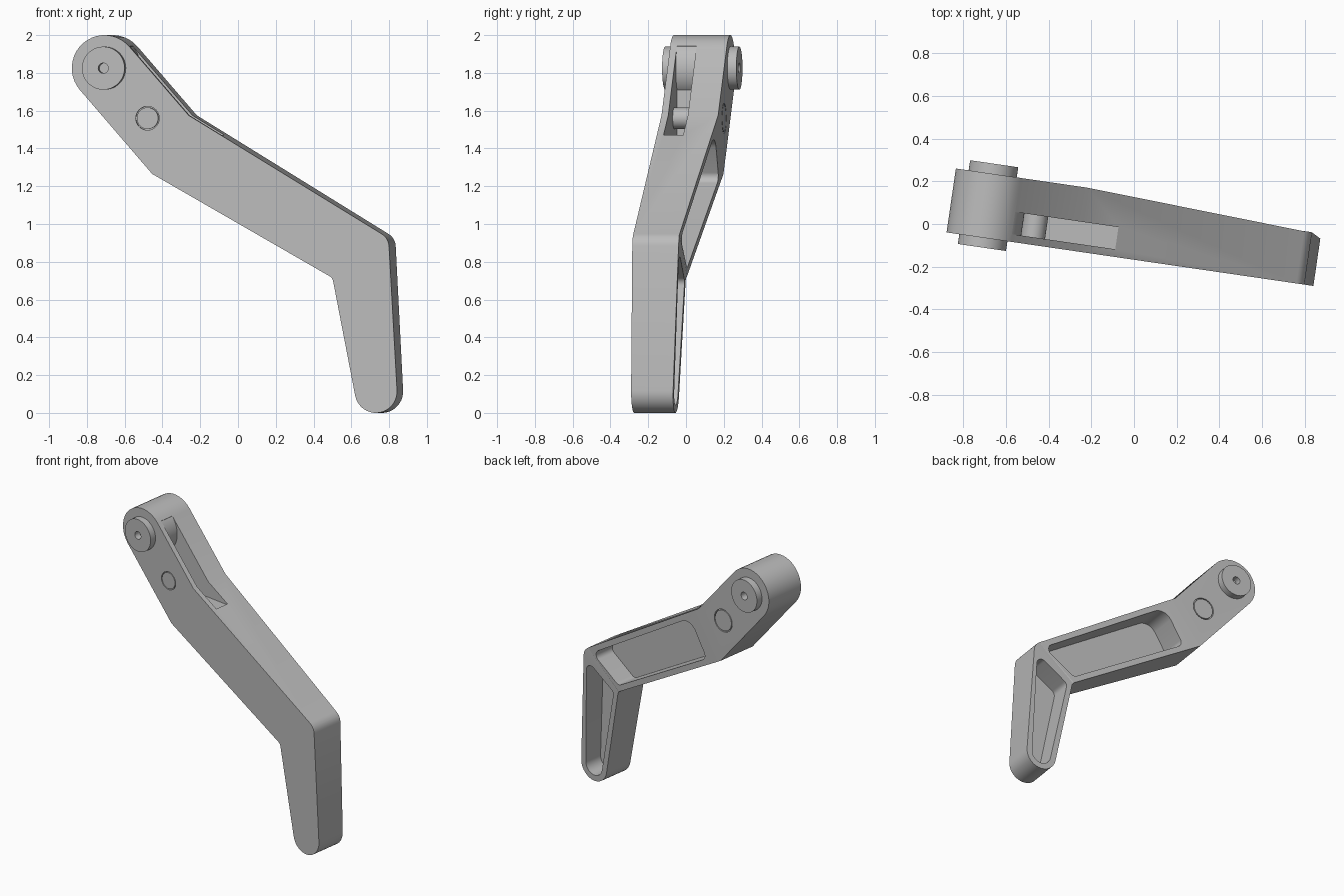
import bpy, bmesh, math
from mathutils import Vector, Matrix

if "Cube" in bpy.data.objects:
    bpy.data.objects.remove(bpy.data.objects["Cube"])

grey = bpy.data.materials.new("plain grey")
grey.use_nodes = True
grey.diffuse_color = (0.5, 0.5, 0.5, 1)
grey.node_tree.nodes["Principled BSDF"].inputs["Base Color"].default_value = (0.5, 0.5, 0.5, 1)

FRONT, BACK = -0.166, 0.137
HUB = (-0.69, 1.825)
PIN = (-0.46, 1.56)
parts = []


def belt(circles, step=math.radians(9)):
    """Outline wrapped counter-clockwise round circles; a negative radius bends inwards."""
    n, normals, out = len(circles), [], []
    for i in range(n):
        x1, z1, r1 = circles[i]
        x2, z2, r2 = circles[(i + 1) % n]
        d = Vector((x2 - x1, z2 - z1))
        normals.append(math.atan2(d.y, d.x) - math.acos((r1 - r2) / d.length))
    for i, (x, z, r) in enumerate(circles):
        start = normals[i - 1]
        turn = (normals[i] - start + math.pi / 2) % math.tau - math.pi / 2
        count = max(1, round(abs(turn) / step)) if r else 0
        for k in range(count + 1):
            a = start + turn * (k / count if count else 0)
            out.append((x + r * math.cos(a), z + r * math.sin(a)))
    return out


def prism(name, outline, v0, v1):
    """Extrude an outline in the side plane from depth v0 to v1."""
    bm = bmesh.new()
    face = bm.faces.new([bm.verts.new((x, v0, z)) for x, z in outline])
    ext = bmesh.ops.extrude_face_region(bm, geom=[face])["geom"]
    for v in ext:
        if isinstance(v, bmesh.types.BMVert):
            v.co.y = v1
    bmesh.ops.remove_doubles(bm, verts=bm.verts, dist=1e-5)
    bmesh.ops.recalc_face_normals(bm, faces=bm.faces)
    return finish(name, bm)


def finish(name, bm):
    mesh = bpy.data.meshes.new(name)
    bm.to_mesh(mesh)
    bm.free()
    mesh.materials.append(grey)
    ob = bpy.data.objects.new(name, mesh)
    bpy.context.collection.objects.link(ob)
    return ob


def disc(name, centre, r, v0, v1, sides=48):
    ring = [(centre[0] + r * math.cos(math.tau * k / sides),
             centre[1] + r * math.sin(math.tau * k / sides)) for k in range(sides)]
    return prism(name, ring, v0, v1)


def cut(target, cutter):
    mod = target.modifiers.new("cut", 'BOOLEAN')
    mod.operation, mod.solver, mod.object = 'DIFFERENCE', 'EXACT', cutter
    bpy.context.view_layer.objects.active = target
    bpy.ops.object.modifier_apply(modifier=mod.name)
    bpy.data.objects.remove(cutter)


# Bent arm: hub, lower elbow, inner knee, foot, outer knee, upper elbow
arm = prism("bent_arm", belt([(*HUB, 0.175), (-0.435, 1.265, 0), (0.494, 0.689, -0.04),
                              (0.762, 0.113, 0.113), (0.752, 0.879, 0.08),
                              (-0.24, 1.575, 0)]), FRONT, BACK)

# Crease the back at elbow and knee, then thin it towards the foot
elbow = (Vector((-0.435, 0, 1.265)), Vector((-0.24, 0, 1.575)))
knee = (Vector((0.525, 0, 0.715)), Vector((0.82, 0, 0.925)))
bm = bmesh.new()
bm.from_mesh(arm.data)
sides = []
for a, b in (elbow, knee):
    no = (b - a).cross(Vector((0, 1, 0))).normalized()
    if no.x < 0:
        no = -no
    sides.append((a, no))
    bmesh.ops.bisect_plane(bm, geom=bm.verts[:] + bm.edges[:] + bm.faces[:],
                           dist=0.002, plane_co=a, plane_no=no)
for v in bm.verts:
    if v.co.y > 0:
        d_elbow, d_knee = [(v.co - p).dot(no) for p, no in sides]
        if d_knee > -0.003:
            v.co.y = 0.055 + 0.03 * v.co.z
        elif d_elbow > 0.003:
            t = d_elbow / (d_elbow - d_knee)
            v.co.y = BACK + (0.08 - BACK) * t
bmesh.ops.triangulate(bm, faces=[f for f in bm.faces if f.normal.y > 0.5])
bmesh.ops.recalc_face_normals(bm, faces=bm.faces)
bm.to_mesh(arm.data)
bm.free()

# Rounded lightening pockets in the back
cut(arm, prism("pocket", belt([(-0.25, 1.252, 0.04), (0.52, 0.812, 0.04),
                               (0.68, 0.922, 0.04), (-0.13, 1.356, 0.09)]), -0.07, 0.4))
cut(arm, prism("pocket", belt([(0.615, 0.68, 0.04), (0.762, 0.113, 0.072),
                               (0.77, 0.785, 0.04)]), -0.08, 0.4))

# Slot in the top edge, ending against the round hub core
cut(arm, prism("slot", [(-0.56, 1.465), (-0.07, 1.465), (-0.07, 2.1), (-0.56, 2.1)],
               -0.13, -0.025))
parts += [arm, disc("hub_core", HUB, 0.174, -0.135, -0.02, 64)]

# Cross pin with a thin gap round each end
cut(arm, disc("gap", PIN, 0.063, FRONT - 0.1, FRONT + 0.015))
cut(arm, disc("gap", PIN, 0.079, BACK - 0.015, BACK + 0.1))
parts += [disc("cross_pin", PIN, 0.057, FRONT, BACK - 0.02),
          disc("cross_pin_head", PIN, 0.072, BACK - 0.03, BACK)]

# Pivot discs on both hub faces, each with a centre hole
for name, v0, v1 in (("front_pivot_disc", -0.212, FRONT + 0.02),
                     ("back_pivot_disc", BACK - 0.02, 0.185)):
    pivot = disc(name, HUB, 0.114, v0, v1)
    out_v = v0 if v0 < FRONT else v1
    cut(pivot, disc("hole", HUB, 0.027, out_v - 0.05, out_v + 0.05, 24))
    parts.append(pivot)

# Swing the whole arm to its resting angle and shade it
for ob in parts:
    ob.data.transform(Matrix.Rotation(math.radians(-8.3), 4, 'Z'))
    bpy.ops.object.select_all(action='DESELECT')
    ob.select_set(True)
    bpy.context.view_layer.objects.active = ob
    bpy.ops.object.shade_smooth_by_angle(angle=math.radians(25))
